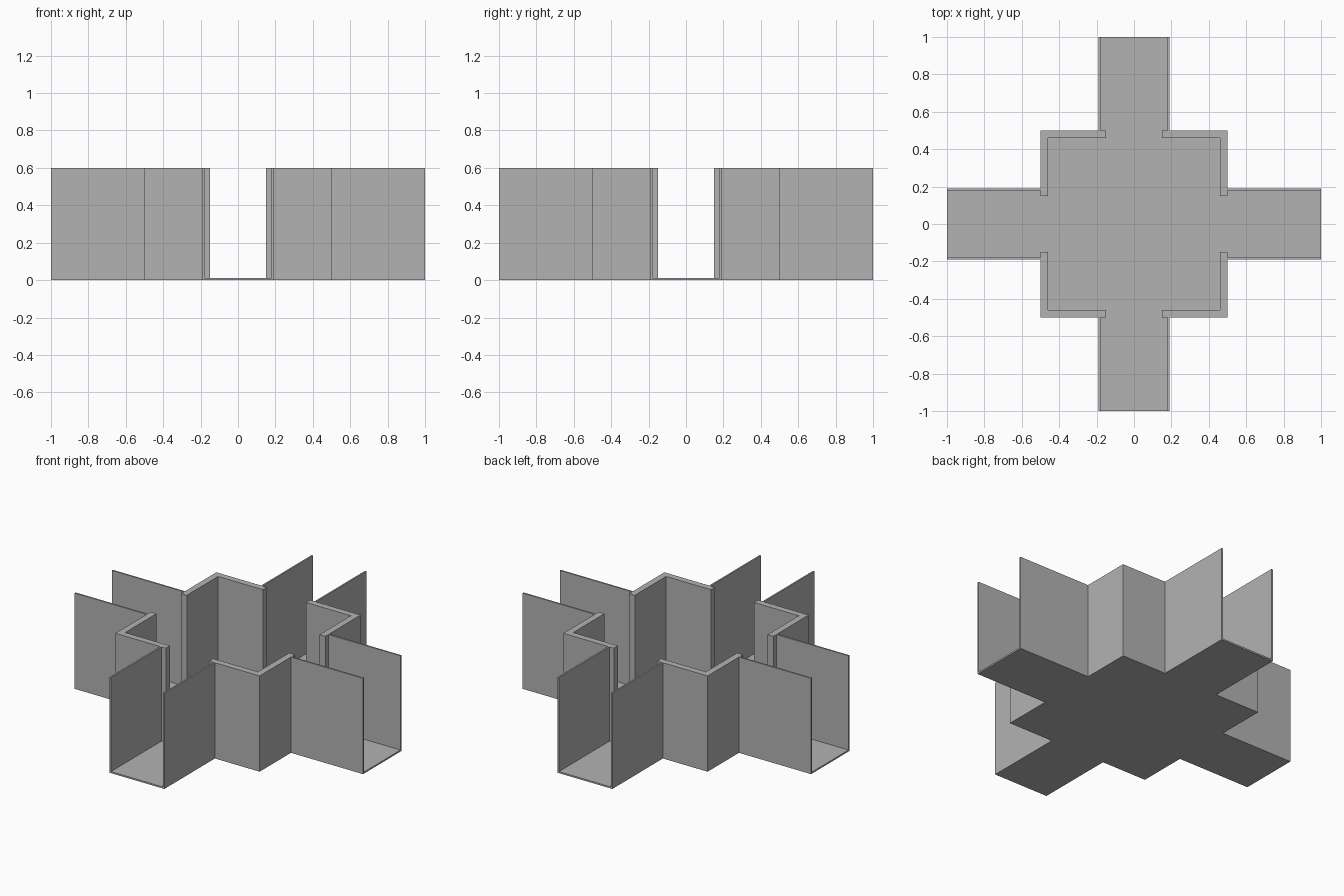
import bpy
import bmesh

cube = bpy.data.objects.get("Cube")
if cube:
    bpy.data.objects.remove(cube, do_unlink=True)

HEIGHT, FLOOR = 0.6, 0.01
ROOM, ROOM_IN = 0.5, 0.46        # outer and inner faces of the room walls
HALL, HALL_IN = 0.19, 0.18       # outer and inner faces of the corridor walls
DOOR, END = 0.15, 1.0            # half doorway width, corridor end

GREY = (0.45, 0.45, 0.45, 1)
grey = bpy.data.materials.new("plain grey")
grey.use_nodes = True
grey.diffuse_color = GREY
grey.node_tree.nodes["Principled BSDF"].inputs["Base Color"].default_value = GREY


def prism(name, outline, z0, z1):
    """Extrude a flat outline upward into a solid."""
    bm = bmesh.new()
    face = bm.faces.new([bm.verts.new((x, y, z0)) for x, y in outline])
    top = bmesh.ops.extrude_face_region(bm, geom=[face])["geom"]
    moved = [v for v in top if isinstance(v, bmesh.types.BMVert)]
    bmesh.ops.translate(bm, verts=moved, vec=(0, 0, z1 - z0))
    bmesh.ops.recalc_face_normals(bm, faces=bm.faces)
    mesh = bpy.data.meshes.new(name)
    bm.to_mesh(mesh)
    bm.free()
    mesh.materials.append(grey)
    obj = bpy.data.objects.new(name, mesh)
    bpy.context.collection.objects.link(obj)


def quarter_turn(points, turns):
    for _ in range(turns):
        points = [(-y, x) for x, y in points]
    return points


# Floor: square room with four corridors
arm = [(END, -HALL), (END, HALL), (ROOM, HALL), (ROOM, ROOM), (HALL, ROOM)]
prism("floor", [p for t in range(4) for p in quarter_turn(arm, t)], 0, FLOOR)

# Corner walls: thick room corner joined to two thin corridor walls
half = [(ROOM_IN, ROOM_IN), (ROOM_IN, DOOR), (ROOM, DOOR), (ROOM, HALL_IN),
        (END, HALL_IN), (END, HALL), (ROOM, HALL), (ROOM, ROOM)]
wall = half + [(y, x) for x, y in reversed(half[1:-1])]
for turn, name in enumerate(("back_left", "back_right", "front_right", "front_left")):
    prism(name + "_wall", quarter_turn(wall, turn), FLOOR, HEIGHT)
